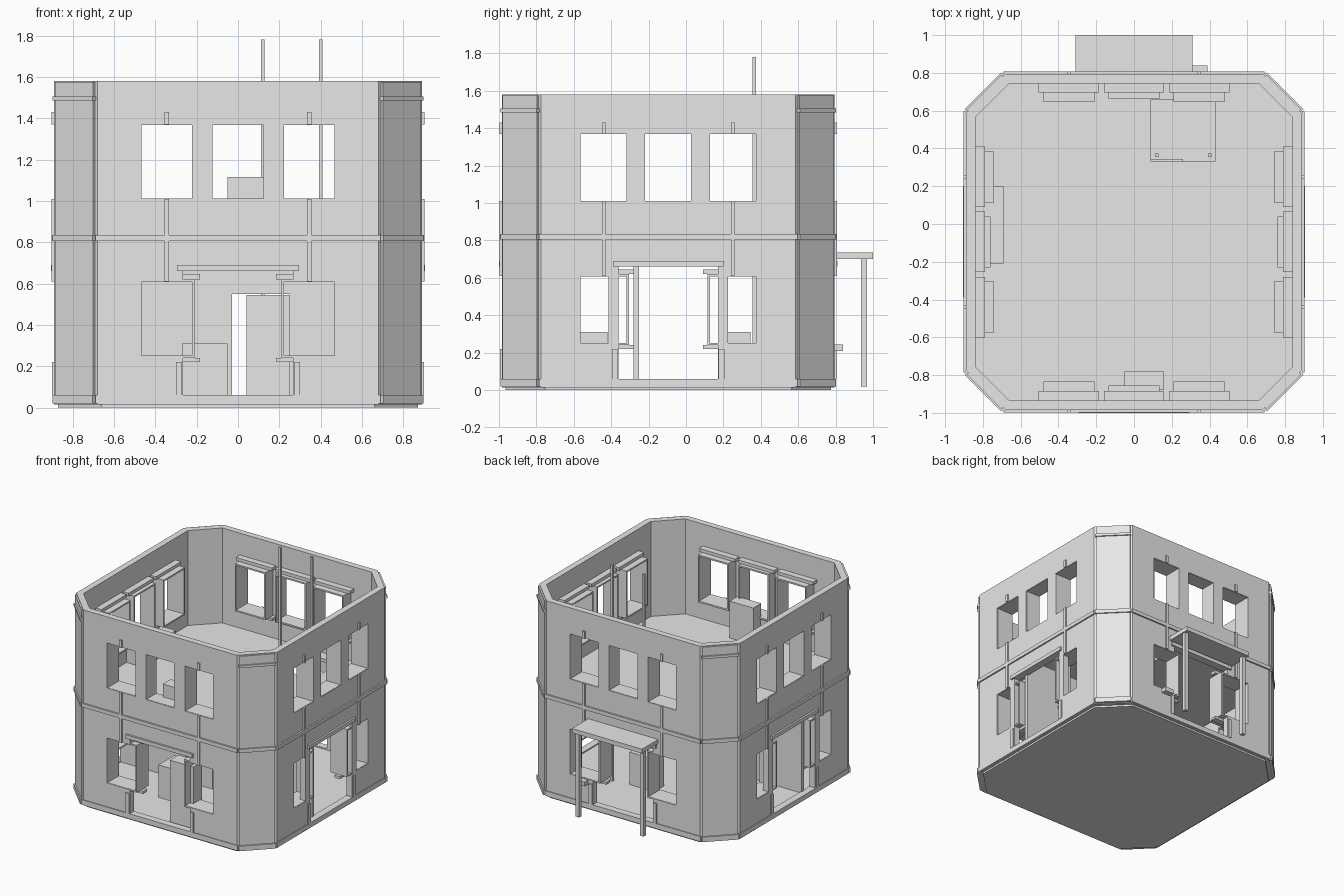
import bpy, bmesh
from math import pi
from mathutils import Matrix, Vector

cube = bpy.data.objects.get("Cube")
if cube:
    bpy.data.objects.remove(cube, do_unlink=True)

stone = bpy.data.materials.new("grey_stone")
stone.use_nodes = True
GREY = (0.8, 0.8, 0.8, 1)
stone.diffuse_color = GREY
stone.node_tree.nodes["Principled BSDF"].inputs["Base Color"].default_value = GREY

CY = -0.095      # centre of the house in y
R = 0.89         # centre to outer wall face
RD = 1.11        # centre to outer corner face
T = 0.05         # wall thickness
NAMES = ["front", "right_view", "back", "left_view"]
SIDE = ["front", "left", "back", "right"]


def finish(name, bm, matrix=Matrix()):
    bmesh.ops.recalc_face_normals(bm, faces=bm.faces)
    me = bpy.data.meshes.new(name)
    bm.to_mesh(me)
    bm.free()
    me.transform(matrix)
    me.materials.append(stone)
    ob = bpy.data.objects.new(name, me)
    bpy.context.collection.objects.link(ob)
    return ob


def box(name, x0, x1, y0, y1, z0, z1, matrix=Matrix()):
    bm = bmesh.new()
    size = Matrix.Diagonal((x1 - x0, y1 - y0, z1 - z0, 1))
    mid = Matrix.Translation(((x0 + x1) / 2, (y0 + y1) / 2, (z0 + z1) / 2))
    bmesh.ops.create_cube(bm, size=1, matrix=mid @ size)
    return finish(name, bm, matrix)


def turn(k):
    return Matrix.Translation((0, CY, 0)) @ Matrix.Rotation(k * pi / 2, 4, "Z")


def side_box(k, name, u0, u1, d0, d1, z0, z1, r=R):
    """Box on side k; d is the distance outward from the outer face."""
    return box(name, u0, u1, -r - d1, -r - d0, z0, z1, turn(k))


def extrude(bm, vec):
    geo = bmesh.ops.extrude_face_region(bm, geom=bm.faces[:])["geom"]
    bmesh.ops.translate(bm, vec=vec, verts=[g for g in geo if isinstance(g, bmesh.types.BMVert)])


def pierced_wall(name, k, half, z0, z1, holes):
    """Flat wall with rectangular openings, made from a grid of cells."""
    us = sorted({-half, half, *(h[0] for h in holes), *(h[1] for h in holes)})
    zs = sorted({z0, z1, *(h[2] for h in holes), *(h[3] for h in holes)})
    bm = bmesh.new()
    for a, b in zip(us, us[1:]):
        for c, d in zip(zs, zs[1:]):
            u, z = (a + b) / 2, (c + d) / 2
            if not any(h[0] < u < h[1] and h[2] < z < h[3] for h in holes):
                bm.faces.new([bm.verts.new((p, -R, q)) for p, q in ((a, c), (b, c), (b, d), (a, d))])
    bmesh.ops.remove_doubles(bm, verts=bm.verts, dist=1e-4)
    extrude(bm, (0, T, 0))
    bmesh.ops.dissolve_limit(bm, angle_limit=0.02, verts=bm.verts, edges=bm.edges)
    finish(name, bm, turn(k))


def octagon_slab(name, r, cut, z0, z1, hole=None):
    c = r - cut
    loops = [[(c, -r), (r, -c), (r, c), (c, r), (-c, r), (-r, c), (-r, -c), (-c, -r)]]
    loops[0] = [(x, y + CY) for x, y in loops[0]]
    if hole:
        x0, x1, y0, y1 = hole
        loops.append([(x0, y0), (x1, y0), (x1, y1), (x0, y1)])
    bm = bmesh.new()
    for loop in loops:
        vs = [bm.verts.new((x, y, z0)) for x, y in loop]
        for i, v in enumerate(vs):
            bm.edges.new((v, vs[i - 1]))
    bmesh.ops.triangle_fill(bm, use_beauty=True, edges=bm.edges[:], normal=Vector((0, 0, 1)))
    extrude(bm, (0, 0, z1 - z0))
    finish(name, bm)


def window_frame(k, name, u, zlo, zhi, depth):
    """Inner frame tube, with a wider sill and header behind the wall."""
    w, t = 0.125, 0.01
    inner = -T - depth
    for s in (-1, 1):
        a, b = sorted((u + s * (w - 0.002), u + s * (w + t)))
        side_box(k, name + "_jamb", a, b, inner, -0.004, zlo, zhi)
    side_box(k, name + "_bottom", u - w - t, u + w + t, inner, -0.004, zlo - t, zlo + 0.002)
    side_box(k, name + "_top", u - w - t, u + w + t, inner, -0.004, zhi - 0.002, zhi + t)
    slab = min(depth, 0.05)
    side_box(k, name + "_sill", u - 0.16, u + 0.16, -T - slab, -T, zlo - 0.03, zlo - t)
    side_box(k, name + "_header", u - 0.16, u + 0.16, -T - slab, -T, zhi + t, zhi + 0.035)


# Floors, the upper one with a hatch
octagon_slab("ground_floor", 0.87, 0.21, 0, 0.05)
octagon_slab("upper_floor", 0.86, 0.21, 0.795, 0.82, (0.09, 0.43, 0.33, 0.66))

DOOR = 0.265
upper = [(u - 0.125, u + 0.125, 1.01, 1.37) for u in (-0.345, 0, 0.345)]
lower = [(u - 0.125, u + 0.125, 0.25, 0.61) for u in (-0.345, 0.345)]

for k, side in enumerate(SIDE):
    # Main wall and its openings
    pierced_wall(side + "_wall", k, 0.68, 0.015, 1.58, upper + lower + [(-DOOR, DOOR, 0.06, 0.66)])
    for u, depth in ((-0.345, 0.1), (0, 0.08), (0.345, 0.1)):
        window_frame(k, side + "_upper_window", u, 1.01, 1.37, depth)
        if u:
            window_frame(k, side + "_lower_window", u, 0.25, 0.61, depth)
    # Bands, pipes and door trim
    side_box(k, side + "_middle_band", -0.69, 0.69, 0, 0.012, 0.805, 0.835)
    side_box(k, side + "_base_band", -0.69, 0.69, 0, 0.006, 0.02, 0.06)
    side_box(k, side + "_door_lintel", -0.295, 0.295, -0.02, 0.015, 0.66, 0.69)
    for s in (-1, 1):
        p = s * 0.345
        for z0, z1 in ((0.61, 0.805), (0.835, 1.01), (1.37, 1.43)):
            side_box(k, side + "_pipe", p - 0.01, p + 0.01, -0.01, 0.012, z0, z1)
        a, b = sorted((s * 0.27, s * 0.30))
        side_box(k, side + "_door_post", a, b, -0.02, 0.01, 0.06, 0.22)
        if k % 2:
            a, b = sorted((s * DOOR, s * 0.32))
            side_box(k, side + "_door_jamb", a, b, -T, 0, 0.25, 0.66)
    # Angled corner with its raised cover and bands
    c = k + 0.5
    side_box(c, side + "_corner_wall", -0.148, 0.148, -T, 0, 0.015, 1.58, RD)
    side_box(c, side + "_corner_cover", -0.13, 0.13, 0, 0.012, 0.02, 1.575, RD)
    for z0, z1 in ((0.02, 0.06), (0.805, 0.835), (1.485, 1.505)):
        side_box(c, side + "_corner_band", -0.137, 0.137, 0, 0.022, z0, z1, RD)

# Back porch and shelf
box("porch_roof", -0.31, 0.31, 0.79, 1.0, 0.70, 0.735)
for x in (-0.285, 0.285):
    box("porch_post", x - 0.016, x + 0.016, 0.935, 0.967, 0.02, 0.70)
box("back_shelf", 0.31, 0.39, 0.78, 0.84, 0.21, 0.245)

# Ladder poles through the hatch
for x in (0.12, 0.40):
    box("ladder_pole", x - 0.009, x + 0.009, 0.355, 0.373, 0.05, 1.78)

# Ground floor partition with a doorway
box("partition_left", -0.85, -0.03, -0.28, -0.25, 0.04, 0.80)
box("partition_right", 0.25, 0.85, -0.28, -0.25, 0.04, 0.80)
box("partition_header", -0.03, 0.25, -0.28, -0.25, 0.55, 0.80)

# Furniture
box("tall_cabinet", 0.04, 0.25, -0.92, -0.81, 0.04, 0.545)
box("low_chest", -0.27, -0.05, -0.62, -0.42, 0.04, 0.31)
box("rear_chest", 0.04, 0.26, 0.22, 0.345, 0.04, 0.31)
box("upper_cabinet", -0.05, 0.16, -0.88, -0.78, 0.81, 1.115)
box("upper_bench", -0.84, -0.69, -0.21, 0.20, 0.81, 0.96)
